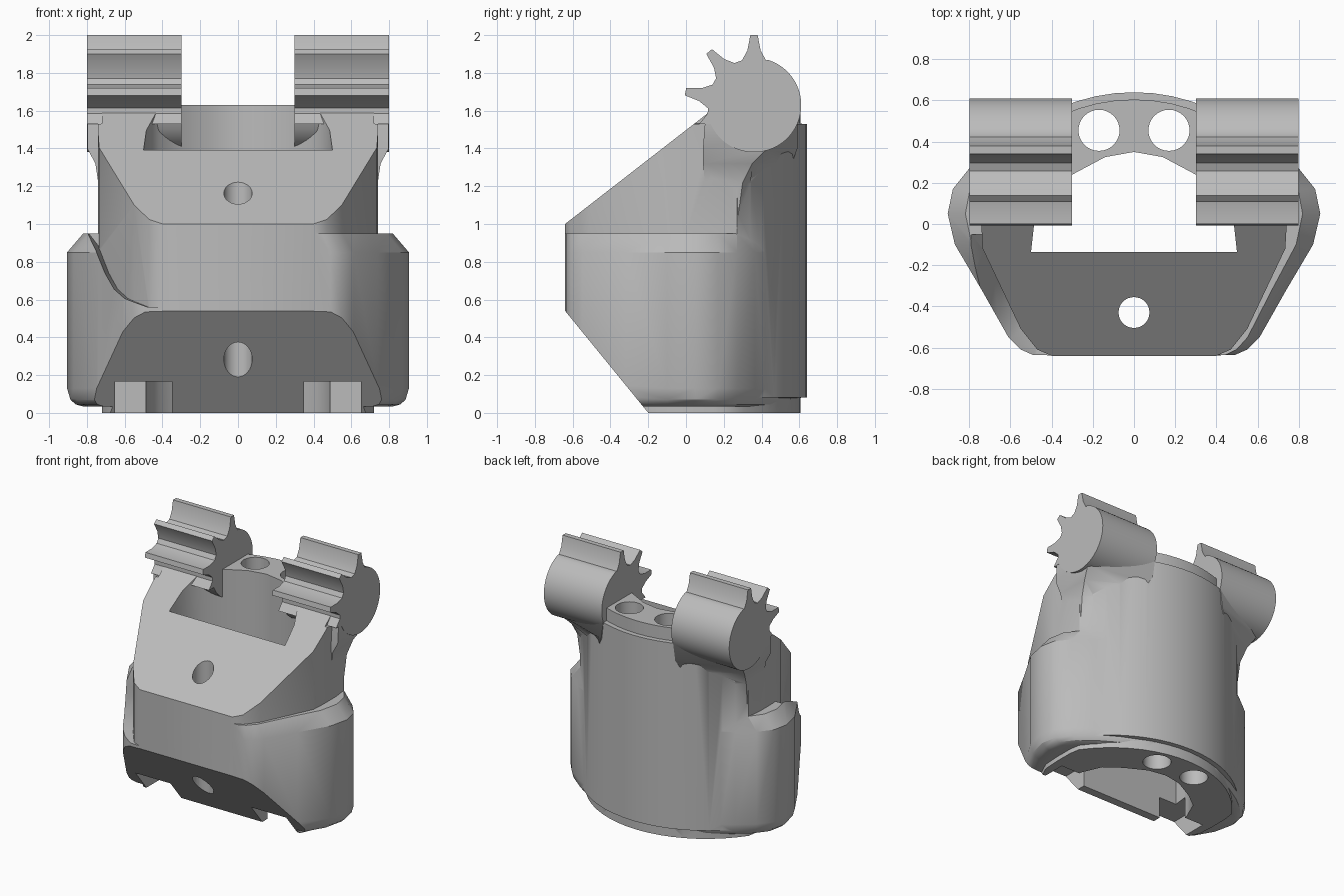
import bpy, bmesh, math

if "Cube" in bpy.data.objects:
    bpy.data.objects.remove(bpy.data.objects["Cube"])

grey = bpy.data.materials.new("plain grey")
grey.use_nodes = True
colour = (0.5, 0.5, 0.5, 1)
grey.diffuse_color = colour
grey.node_tree.nodes["Principled BSDF"].inputs["Base Color"].default_value = colour


def loft(name, loops):
    """Closed solid through a list of matching point loops."""
    bm = bmesh.new()
    rings = [[bm.verts.new(p) for p in loop] for loop in loops]
    n = len(rings[0])
    for a, b in zip(rings, rings[1:]):
        for i in range(n):
            j = (i + 1) % n
            bm.faces.new((a[i], a[j], b[j], b[i]))
    bm.faces.new(rings[0])
    bm.faces.new(rings[-1])
    bmesh.ops.recalc_face_normals(bm, faces=bm.faces)
    mesh = bpy.data.meshes.new(name)
    bm.to_mesh(mesh)
    bm.free()
    mesh.materials.append(grey)
    obj = bpy.data.objects.new(name, mesh)
    bpy.context.collection.objects.link(obj)
    return obj


def along_x(name, profile, x0, x1):
    return loft(name, [[(x, y, z) for y, z in profile] for x in (x0, x1)])


def along_z(name, outline, z0, z1):
    return loft(name, [[(x, y, z) for x, y in outline] for z in (z0, z1)])


def box(name, x0, x1, y0, y1, z0, z1):
    return along_z(name, [(x0, y0), (x1, y0), (x1, y1), (x0, y1)], z0, z1)


def circle(cx, cy, r, n=32):
    return [(cx + r * math.cos(math.tau * i / n),
             cy + r * math.sin(math.tau * i / n)) for i in range(n)]


def both_sides(half):
    """Mirror a half outline, running from front to back, across x = 0."""
    return half + [(-x, y) for x, y in reversed(half) if x > 0]


def combine(obj, other, operation):
    """Apply a boolean and discard the second solid."""
    other.hide_render = True
    mod = obj.modifiers.new("combine", 'BOOLEAN')
    mod.operation, mod.solver, mod.object = operation, 'EXACT', other
    bpy.context.view_layer.objects.active = obj
    bpy.ops.object.modifier_apply(modifier=mod.name)
    bpy.data.objects.remove(other)


def smooth(obj):
    bpy.ops.object.select_all(action='DESELECT')
    obj.select_set(True)
    bpy.context.view_layer.objects.active = obj
    bpy.ops.object.shade_smooth_by_angle(angle=math.radians(30))


# Core: flat front, slanted cheeks, round back, stepped at base and crown
back = [(0.9 * math.sin(math.radians(a)), 0.9 * math.cos(math.radians(a)) - 0.26)
        for a in range(54, -1, -6)]
outline = both_sides([(0.4, -0.64), (0.47, -0.61), (0.55, -0.51),
                      (0.735, -0.12), (0.742, 0.0), (0.742, 0.15)] + back)


def core_loop(z, inset):
    if inset:
        return [(x * 0.97, y - 0.035 if y > 0.2 else y, z) for x, y in outline]
    return [(x, y, z) for x, y in outline]


body = loft("segment_body", [core_loop(z, s) for z, s in (
    (0, True), (0.08, True), (0.081, False),
    (1.53, False), (1.531, True), (1.63, True))])

# Side bulges: one wide shell with a rounded bottom and chamfered top
shell = both_sides([(0.4, -0.638), (0.49, -0.636), (0.55, -0.61), (0.61, -0.55),
                    (0.74, -0.32), (0.87, -0.1), (0.905, 0.05), (0.88, 0.17),
                    (0.8, 0.27), (0.68, 0.365), (0.52, 0.46), (0.3, 0.56)])
levels = [(0.035, 0.91, 0.93), (0.045, 0.95, 0.97), (0.07, 0.98, 0.99),
          (0.13, 1, 1), (0.85, 1, 1), (0.95, 0.905, 1)]
bulge = loft("bulge", [[(x * sx, y * sy, z) for x, y in shell]
                       for z, sx, sy in levels])

# Sweeping cut over the front of the right bulge
sweep = [(-0.79, 1.1), (-0.79, 0.95), (-0.72, 0.86), (-0.66, 0.74), (-0.6, 0.655),
         (-0.53, 0.605), (-0.4, 0.56), (0, 0.56), (0, 1.1)]
combine(bulge, loft("sweep_cutter", [[(x - s, y, z) for x, z in sweep]
                                     for y, s in ((-0.8, 0.1), (-0.05, 0))]),
        'DIFFERENCE')
combine(body, bulge, 'UNION')

# Sloped front faces above and below
for slope in ([(-0.8, 0.876), (0.3, 1.73), (-0.8, 1.8)],
              [(-0.8, 0.736), (-0.11, -0.11), (-0.8, -0.11)]):
    combine(body, along_x("slope_cutter", slope, -1.2, 1.2), 'DIFFERENCE')

# Arms flaring out from the body to carry the gears
arm = [(1.0, (0.42, 0.12), (0.72, 0.12), (0.72, 0.27), (0.42, 0.5)),
       (1.22, (0.4, 0.1), (0.74, 0.1), (0.73, 0.3), (0.4, 0.53)),
       (1.32, (0.36, 0.09), (0.755, 0.09), (0.75, 0.35), (0.36, 0.56)),
       (1.4, (0.32, 0.09), (0.798, 0.09), (0.785, 0.43), (0.32, 0.59)),
       (1.53, (0.302, 0.1), (0.798, 0.1), (0.798, 0.56), (0.302, 0.59))]
for side in (1, -1):
    combine(body, loft("arm", [[(side * x, y, z) for x, y in pts]
                               for z, *pts in arm]), 'UNION')

# Central cavity, pivot notches and bores
cavity = both_sides([(0.5, -0.135), (0.485, 0), (0.42, 0.15), (0.3, 0.24),
                     (0.14, 0.325), (0, 0.35)])
combine(body, along_z("cavity_cutter", cavity, -0.2, 2), 'DIFFERENCE')
for side in (1, -1):
    x0, x1 = sorted((side * 0.35, side * 0.65))
    combine(body, box("notch_cutter", x0, x1, -0.6, -0.02, -0.1, 0.165), 'DIFFERENCE')
for x, y, r in ((0, -0.43, 0.075), (0.17, 0.455, 0.1), (-0.17, 0.455, 0.1)):
    combine(body, along_z("bore_cutter", circle(x, y, r), -0.2, 2), 'DIFFERENCE')
smooth(body)

# Partial gears: round behind, three teeth and a clipped fourth in front
GY, GZ = 0.36, 1.63


def polar(angle, r):
    a = math.radians(angle)
    return (GY + r * math.cos(a), GZ + r * math.sin(a))


gear = [polar(a, 0.25) for a in range(-156, 73, 6)]
for centre in (90, 130, 169):
    for offset, r in ((-15, 0.245), (-7, 0.29), (-3, 0.37),
                      (3, 0.37), (7, 0.29), (15, 0.245)):
        gear.append(polar(centre + offset, r))
gear += [(0.115, 1.585), (0.07, 1.53)]
for side, name in ((1, "left_gear"), (-1, "right_gear")):
    smooth(along_x(name, gear, side * 0.3, side * 0.8))
